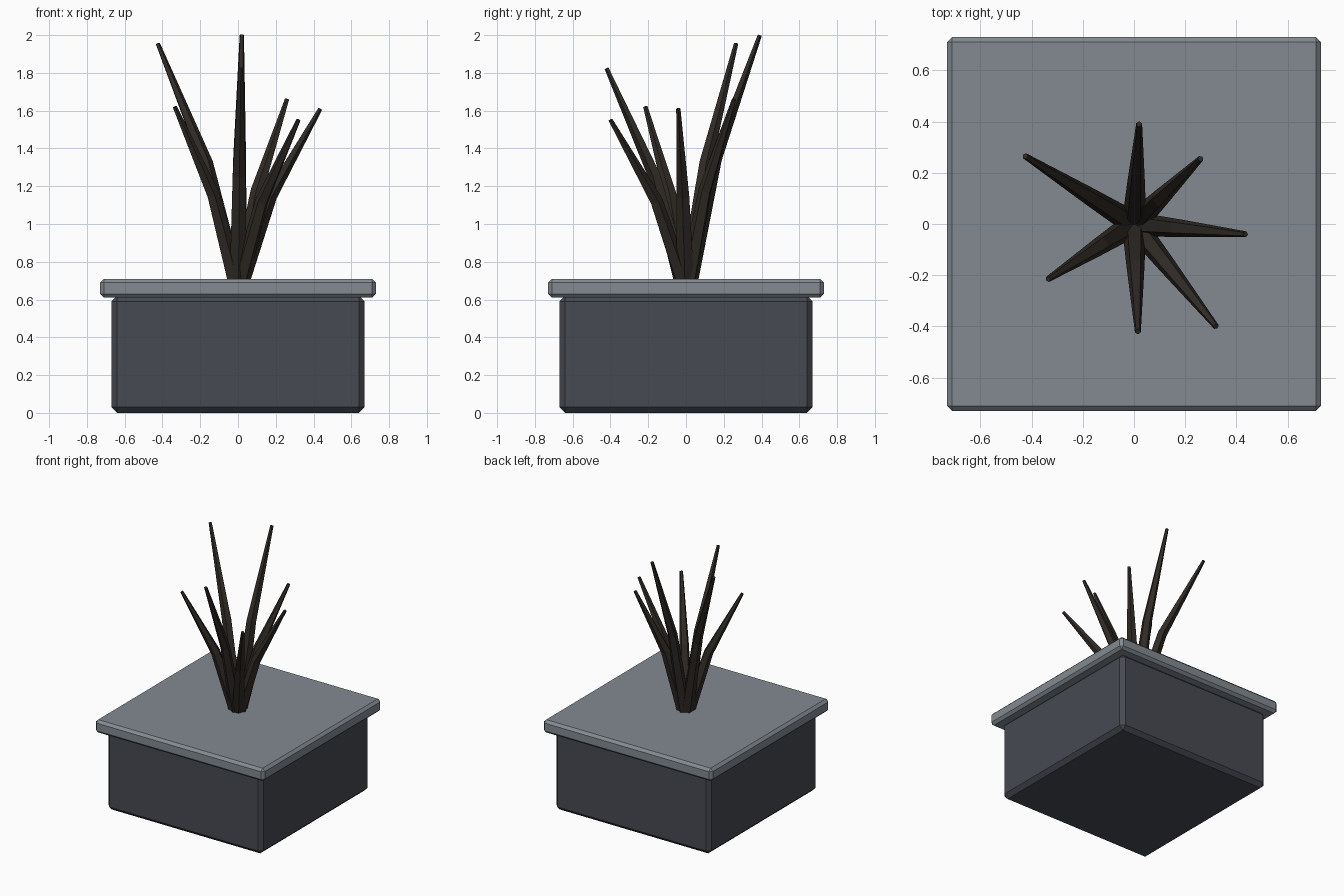
import bpy, bmesh, math
from mathutils import Vector

if "Cube" in bpy.data.objects:
    bpy.data.objects.remove(bpy.data.objects["Cube"])


def material(name, rgb):
    m = bpy.data.materials.new(name)
    m.diffuse_color = (*rgb, 1)
    m.use_nodes = True
    m.node_tree.nodes["Principled BSDF"].inputs["Base Color"].default_value = m.diffuse_color
    return m


def finish(name, bm, mat):
    bmesh.ops.recalc_face_normals(bm, faces=bm.faces)
    mesh = bpy.data.meshes.new(name)
    bm.to_mesh(mesh)
    bm.free()
    mesh.materials.append(mat)
    ob = bpy.data.objects.new(name, mesh)
    bpy.context.collection.objects.link(ob)
    return ob


def chamfered_box(name, half, z0, z1, bevel, mat):
    bm = bmesh.new()
    bmesh.ops.create_cube(bm, size=1)
    for v in bm.verts:
        v.co = (v.co.x * 2 * half, v.co.y * 2 * half,
                (z0 + z1) / 2 + v.co.z * (z1 - z0))
    bmesh.ops.bevel(bm, geom=bm.edges[:], offset=bevel, segments=1,
                    affect='EDGES', profile=0.5)
    return finish(name, bm, mat)


def stalk(name, tip, mat, sides=5):
    # three rings: base, kink at half height, thin tip
    tip = Vector(tip)
    out = Vector((tip.x, tip.y, 0))
    base = Vector((0, 0, 0.69)) + out.normalized() * 0.015
    mid = out * 0.395 + Vector((0, 0, (0.69 + tip.z) / 2))
    d1, d2 = (mid - base).normalized(), (tip - mid).normalized()
    bm = bmesh.new()
    rings = []
    for p, d, r in ((base, Vector((0, 0, 1)), 0.048),
                    (mid, (d1 + d2).normalized(), 0.036), (tip, d2, 0.012)):
        side = d.cross(out).normalized()
        up = side.cross(d)
        rings.append([bm.verts.new(p + r * (up * math.cos(a) + side * math.sin(a)))
                      for a in (2 * math.pi * i / sides for i in range(sides))])
    for a, b in zip(rings, rings[1:]):
        for i in range(sides):
            j = (i + 1) % sides
            bm.faces.new((a[i], a[j], b[j], b[i]))
    bm.faces.new(rings[0])
    bm.faces.new(rings[-1])
    return finish(name, bm, mat)


box_mat = material("dark_slate", (0.062, 0.068, 0.085))
lid_mat = material("grey_stone", (0.225, 0.255, 0.285))
stalk_mat = material("dark_bark", (0.03, 0.024, 0.019))

# planter body and overhanging slab
chamfered_box("planter_box", 0.67, 0.0, 0.62, 0.03, box_mat)
chamfered_box("top_slab", 0.73, 0.61, 0.71, 0.02, lid_mat)

# fan of dry stalks, counter-clockwise by tip
tips = [(0.435, -0.04, 1.61), (0.26, 0.255, 1.66), (0.02, 0.39, 2.0),
        (-0.425, 0.265, 1.955), (-0.335, -0.215, 1.62),
        (0.015, -0.42, 1.825), (0.32, -0.40, 1.55)]
for i, t in enumerate(tips):
    stalk(f"stalk_{i + 1}", t, stalk_mat)
